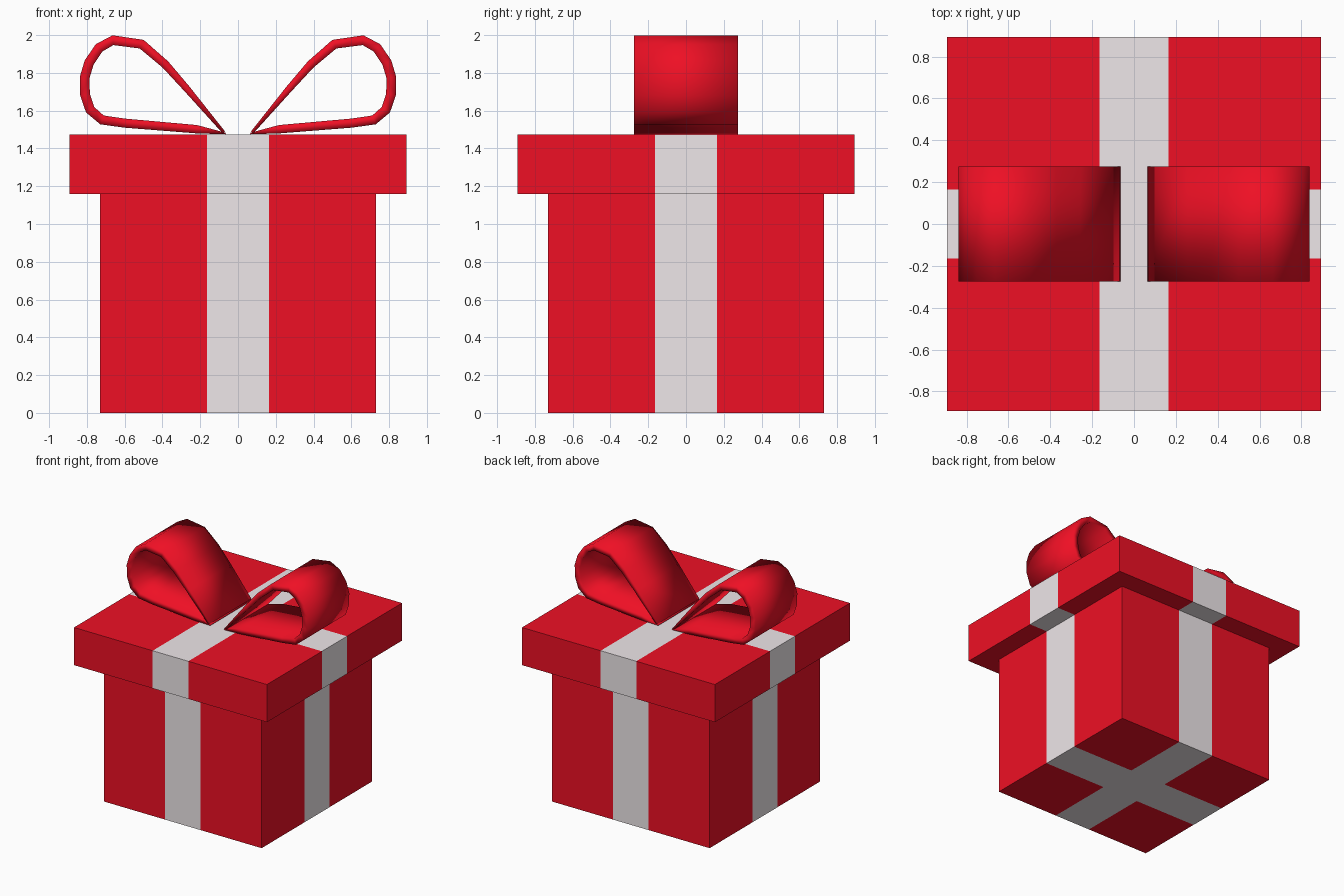
import bpy, bmesh
from mathutils import Vector, Matrix

if "Cube" in bpy.data.objects:
    bpy.data.objects.remove(bpy.data.objects["Cube"])

RIBBON = 0.165      # half width of the flush ribbon


def material(name, color):
    m = bpy.data.materials.new(name)
    m.diffuse_color = color
    m.use_nodes = True
    m.node_tree.nodes["Principled BSDF"].inputs["Base Color"].default_value = m.diffuse_color
    return m


red = material("red_paper", (0.86, 0.005, 0.018, 1))
white = material("pale_ribbon", (0.86, 0.80, 0.82, 1))


def finish(bm, name, mats):
    bmesh.ops.recalc_face_normals(bm, faces=bm.faces)
    me = bpy.data.meshes.new(name)
    bm.to_mesh(me)
    bm.free()
    for m in mats:
        me.materials.append(m)
    ob = bpy.data.objects.new(name, me)
    bpy.context.collection.objects.link(ob)
    return ob


# Box with the ribbon cut into its faces as a colour band
def wrapped_box(name, half, z0, z1):
    bm = bmesh.new()
    bmesh.ops.create_cube(bm, size=1, matrix=Matrix.Translation((0, 0, (z0 + z1) / 2))
                          @ Matrix.Diagonal((2 * half, 2 * half, z1 - z0, 1)))
    for axis in (Vector((1, 0, 0)), Vector((0, 1, 0))):
        for s in (-RIBBON, RIBBON):
            bmesh.ops.bisect_plane(bm, geom=bm.verts[:] + bm.edges[:] + bm.faces[:],
                                   plane_co=axis * s, plane_no=axis)
    for f in bm.faces:
        c = f.calc_center_median()
        f.material_index = int(min(abs(c.x), abs(c.y)) < RIBBON)
    return finish(bm, name, (red, white))


wrapped_box("box", 0.73, 0, 1.16)
wrapped_box("lid", 0.893, 1.16, 1.475)

# Bow loop: centre line (x, z, half thickness), starting and ending at the knot
LOOP = [(0.075, 1.485, 0.008), (0.27, 1.715, 0.018), (0.385, 1.845, 0.022),
        (0.51, 1.952, 0.025), (0.662, 1.973, 0.026), (0.735, 1.933, 0.026),
        (0.788, 1.855, 0.026), (0.812, 1.775, 0.026), (0.810, 1.685, 0.026),
        (0.783, 1.605, 0.026), (0.72, 1.551, 0.025), (0.60, 1.534, 0.024),
        (0.22, 1.502, 0.022), (0.065, 1.479, 0.004)]


def bow_loop(name, side):
    outer, inner = [], []
    for i, (x, z, h) in enumerate(LOOP):
        a, b = LOOP[max(i - 1, 0)], LOOP[min(i + 1, len(LOOP) - 1)]
        t = Vector((b[0] - a[0], b[1] - a[1])).normalized()
        n = Vector((-t.y, t.x)) * h
        outer.append((x + n.x, z + n.y))
        inner.append((x - n.x, z - n.y))
    bm = bmesh.new()
    # Closed cross-section at each stop along the path
    rings = [[bm.verts.new((side * p[0], y, p[1])) for p, y in
              ((o, -0.275), (o, 0.275), (q, 0.275), (q, -0.275))]
             for o, q in zip(outer, inner)]
    for r, s in zip(rings, rings[1:]):
        for k in range(4):
            bm.faces.new((r[k], r[(k + 1) % 4], s[(k + 1) % 4], s[k]))
    bm.faces.new(rings[0])
    bm.faces.new(rings[-1])
    for f in bm.faces:
        f.smooth = True
    return finish(bm, name, (red,))


bow_loop("bow_right", 1)
bow_loop("bow_left", -1)
